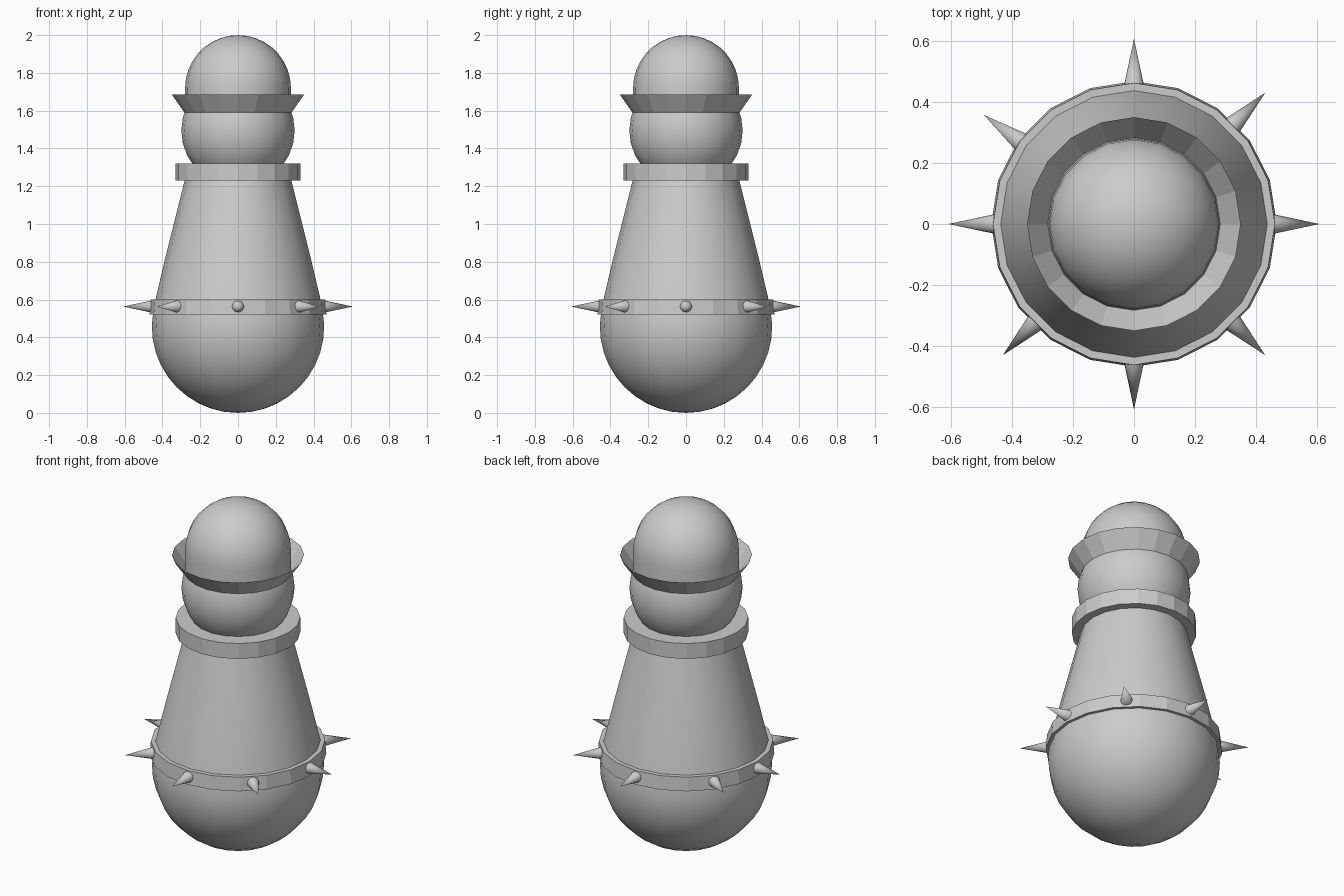
import bpy, bmesh
from math import sin, cos, pi, radians

if "Cube" in bpy.data.objects:
    bpy.data.objects.remove(bpy.data.objects["Cube"])

SIDES = 20


def lathe(name, profile, closed=False, smooth=True):
    """Revolve (radius, z) points around z; closed joins last point to first."""
    bm = bmesh.new()
    verts = [bm.verts.new((r, 0, z)) for r, z in profile]
    edges = [bm.edges.new(p) for p in zip(verts, verts[1:])]
    if closed:
        edges.append(bm.edges.new((verts[-1], verts[0])))
    bmesh.ops.spin(bm, geom=verts + edges, cent=(0, 0, 0), axis=(0, 0, 1),
                   angle=2 * pi, steps=SIDES, use_duplicate=False)
    bmesh.ops.remove_doubles(bm, verts=bm.verts, dist=1e-4)
    bmesh.ops.recalc_face_normals(bm, faces=bm.faces)
    return finish(name, bm, smooth)


def finish(name, bm, smooth):
    mesh = bpy.data.meshes.new(name)
    bm.to_mesh(mesh)
    bm.free()
    obj = bpy.data.objects.new(name, mesh)
    bpy.context.collection.objects.link(obj)
    if smooth:
        bpy.ops.object.select_all(action='DESELECT')
        obj.select_set(True)
        bpy.context.view_layer.objects.active = obj
        bpy.ops.object.shade_smooth_by_angle(angle=radians(30))
    return obj


def arc(radius, centre, start, end, steps):
    """Profile points on a circle, angles in degrees above horizontal."""
    pts = []
    for i in range(steps + 1):
        a = radians(start + (end - start) * i / steps)
        pts.append((max(radius * cos(a), 0), centre + radius * sin(a)))
    return pts


# Body: round bottom running into a tapered torso
lathe("body", arc(0.456, 0.456, -90, 10, 11)
      + [(0.437, 0.60), (0.39, 0.80), (0.335, 1.02), (0.28, 1.24), (0, 1.24)])

# Collar around the neck
lathe("collar", [(0.22, 1.23), (0.33, 1.23), (0.33, 1.32), (0.22, 1.32)],
      closed=True, smooth=False)

# Head and rounded cap
lathe("head", arc(0.30, 1.495, -90, 90, 14))
lathe("cap", [(0.28, 1.585)] + arc(0.28, 1.72, 0, 90, 9))

# Flared open brim
lathe("brim", [(0.28, 1.585), (0.35, 1.685)], smooth=False)

# Belt
lathe("belt", [(0.445, 0.52), (0.468, 0.52), (0.462, 0.60), (0.43, 0.60)],
      closed=True, smooth=False)

# Spikes around the belt
for i, angle in enumerate((0, 45, 90, 144, 180, 225, 270, 315)):
    bm = bmesh.new()
    bmesh.ops.create_cone(bm, cap_ends=True, segments=16, radius1=0.036,
                          radius2=0, depth=0.17)
    spike = finish(f"spike_{i + 1}", bm, True)
    a = radians(angle)
    spike.location = (0.523 * cos(a), 0.523 * sin(a), 0.563)
    spike.rotation_euler = (0, pi / 2, a)
